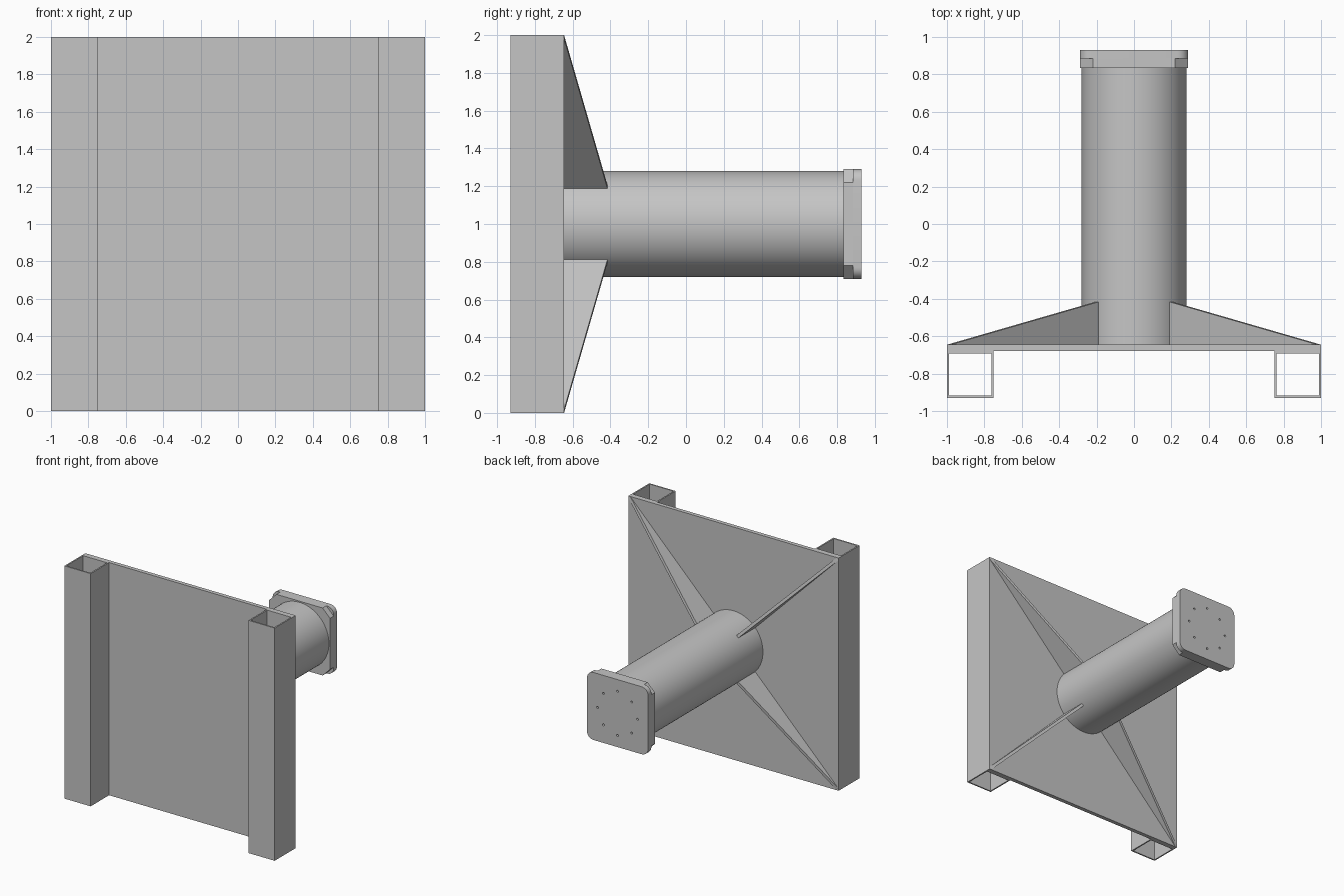
import bpy, bmesh
from math import sin, cos, pi, radians
from mathutils import Vector

cube = bpy.data.objects.get("Cube")
if cube:
    bpy.data.objects.remove(cube, do_unlink=True)

steel = bpy.data.materials.new("grey_steel")
steel.use_nodes = True
GREY = (0.56, 0.56, 0.56, 1)
steel.diffuse_color = GREY
steel.node_tree.nodes["Principled BSDF"].inputs["Base Color"].default_value = GREY


def prism(name, outline, push):
    """Extrude a closed 3D outline along the push vector."""
    bm = bmesh.new()
    face = bm.faces.new([bm.verts.new(p) for p in outline])
    out = bmesh.ops.extrude_face_region(bm, geom=[face])
    moved = [v for v in out["geom"] if isinstance(v, bmesh.types.BMVert)]
    bmesh.ops.translate(bm, vec=push, verts=moved)
    bmesh.ops.recalc_face_normals(bm, faces=bm.faces)
    mesh = bpy.data.meshes.new(name)
    bm.to_mesh(mesh)
    bm.free()
    mesh.materials.append(steel)
    ob = bpy.data.objects.new(name, mesh)
    bpy.context.collection.objects.link(ob)
    return ob


def box(name, x0, x1, y0, y1, z0, z1):
    base = [(x0, y0, z0), (x1, y0, z0), (x1, y1, z0), (x0, y1, z0)]
    return prism(name, base, (0, 0, z1 - z0))


def circle(radius, y, n, cx=0, cz=1):
    return [(cx + radius * cos(2 * pi * i / n), y, cz + radius * sin(2 * pi * i / n))
            for i in range(n)]


def cornered_square(half, r, y, steps):
    """Square outline facing y; one step gives chamfers, more give round corners."""
    pts = []
    for k, (sx, sz) in enumerate([(1, 1), (-1, 1), (-1, -1), (1, -1)]):
        for i in range(steps + 1):
            a = pi / 2 * (k + i / steps)
            pts.append((sx * (half - r) + r * cos(a), y, 1 + sz * (half - r) + r * sin(a)))
    return pts


def cut(ob, cutter):
    mod = ob.modifiers.new("cut", 'BOOLEAN')
    mod.operation = 'DIFFERENCE'
    mod.solver = 'EXACT'
    mod.object = cutter
    cutter.hide_render = True
    cutter.hide_set(True)
    cutter.display_type = 'WIRE'


def smooth(ob):
    bpy.ops.object.select_all(action='DESELECT')
    ob.select_set(True)
    bpy.context.view_layer.objects.active = ob
    bpy.ops.object.shade_smooth_by_angle(angle=radians(30))


# Square backing plate
PLATE = -0.645
box("back_plate", -1, 1, -0.68, PLATE, 0, 2)

# Open square tubes along both sides, each a hollow ring of four walls
WALL = 0.012
for side, x0 in (("left", 0.75), ("right", -1)):
    x1, y0, y1 = x0 + 0.25, -0.93, -0.68
    bm = bmesh.new()
    rings = []
    for inset in (0, WALL):
        for z in (0, 2):
            rings.append([bm.verts.new((x, y, z)) for x, y in (
                (x0 + inset, y0 + inset), (x1 - inset, y0 + inset),
                (x1 - inset, y1 - inset), (x0 + inset, y1 - inset))])
    out_low, out_high, in_low, in_high = rings
    for a, b in ((out_low, out_high), (out_high, in_high), (in_high, in_low), (in_low, out_low)):
        for i in range(4):
            j = (i + 1) % 4
            bm.faces.new((a[i], a[j], b[j], b[i]))
    bmesh.ops.recalc_face_normals(bm, faces=bm.faces)
    mesh = bpy.data.meshes.new(side + "_tube")
    bm.to_mesh(mesh)
    bm.free()
    mesh.materials.append(steel)
    bpy.context.collection.objects.link(bpy.data.objects.new(side + "_tube", mesh))

# Round post standing out from the plate
post = prism("post", circle(0.28, PLATE, 96), (0, 0.835 - PLATE, 0))
smooth(post)

# Diagonal gussets from the post to the plate corners
THICK = 0.025
for side, sx in (("left", 1), ("right", -1)):
    for level, sz in (("upper", 1), ("lower", -1)):
        along = Vector((sx, 0, sz)).normalized()
        across = Vector((-sz, 0, sx)).normalized() * THICK
        profile = [(0.265, PLATE), (1.4, PLATE), (0.265, -0.413)]
        pts = [along * r + Vector((0, y, 1)) - across / 2 for r, y in profile]
        prism(f"{level}_{side}_gusset", pts, across)

# End flange: chamfered inner layer and rounded outer layer
prism("flange_inner", cornered_square(0.29, 0.07, 0.835, 1), (0, 0.05, 0))
flange = prism("flange_outer", cornered_square(0.29, 0.06, 0.885, 8), (0, 0.045, 0))

# Ring of bolt holes
for i in range(8):
    a = i * pi / 4
    hole = prism(f"bolt_hole_cutter_{i + 1}",
                 circle(0.009, 0.895, 16, 0.19 * cos(a), 1 + 0.19 * sin(a)), (0, 0.06, 0))
    cut(flange, hole)
smooth(flange)
